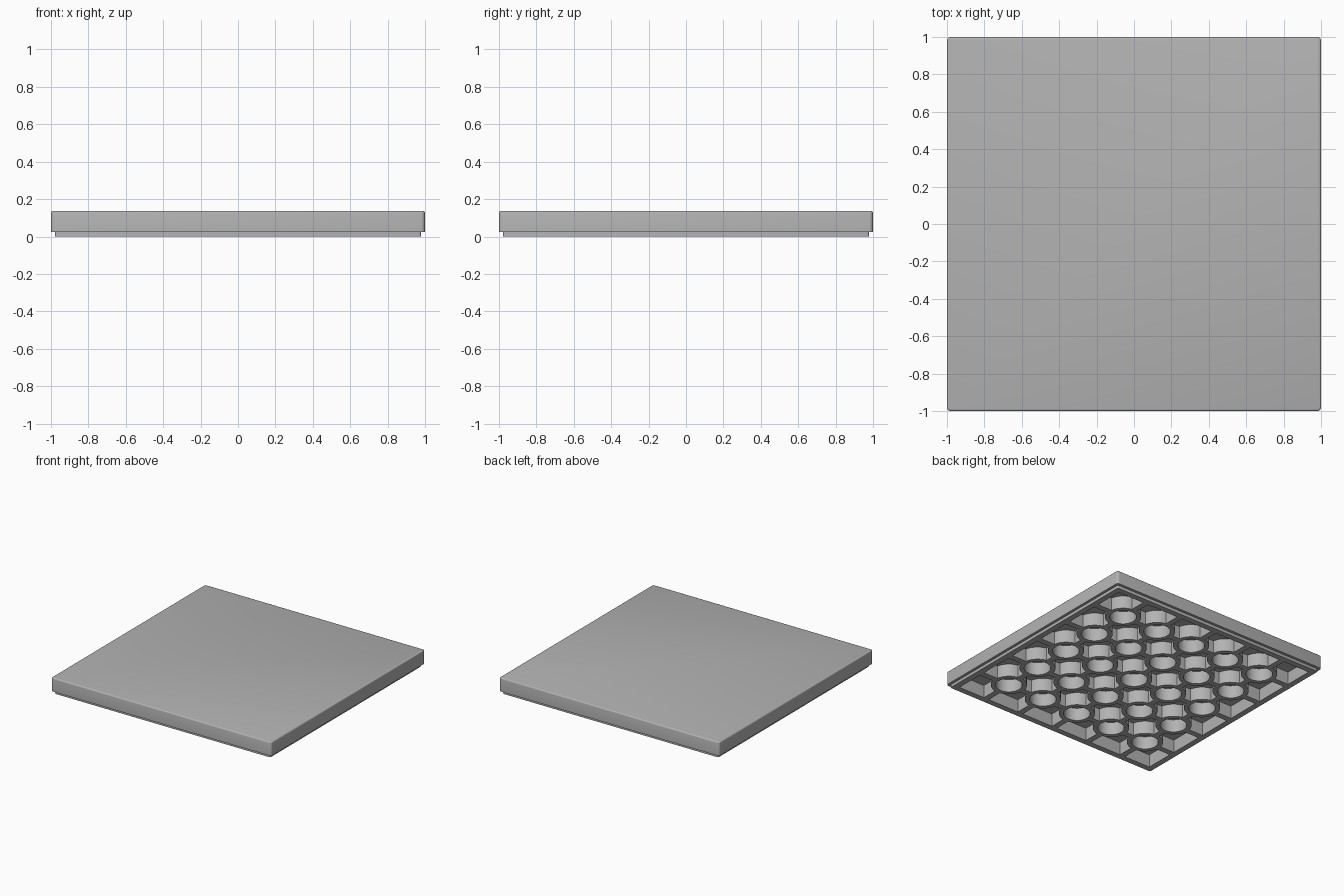
import bpy
import bmesh
from math import radians
from mathutils import Matrix

PITCH = 1 / 3
CEILING = 0.105
TUBES = [((i - 2) * PITCH, (j - 2) * PITCH) for i in range(5) for j in range(5)]

if "Cube" in bpy.data.objects:
    bpy.data.objects.remove(bpy.data.objects["Cube"], do_unlink=True)

grey = bpy.data.materials.new("light_grey")
grey.use_nodes = True
colour = (0.45, 0.45, 0.45, 1)
grey.diffuse_color = colour
grey.node_tree.nodes["Principled BSDF"].inputs["Base Color"].default_value = colour


def add_box(bm, x0, x1, y0, y1, z0, z1):
    centre = Matrix.Translation(((x0 + x1) / 2, (y0 + y1) / 2, (z0 + z1) / 2))
    size = Matrix.Diagonal((x1 - x0, y1 - y0, z1 - z0, 1))
    return bmesh.ops.create_cube(bm, size=1, matrix=centre @ size)["verts"]


def add_cylinders(bm, radius, z0, z1):
    for x, y in TUBES:
        bmesh.ops.create_cone(bm, cap_ends=True, segments=32, radius1=radius, radius2=radius,
                              depth=z1 - z0, matrix=Matrix.Translation((x, y, (z0 + z1) / 2)))


def make_object(name, bm):
    mesh = bpy.data.meshes.new(name)
    bm.to_mesh(mesh)
    bm.free()
    mesh.materials.append(grey)
    obj = bpy.data.objects.new(name, mesh)
    bpy.context.collection.objects.link(obj)
    return obj


def apply_boolean(target, cutter, operation):
    mod = target.modifiers.new("boolean", "BOOLEAN")
    mod.operation = operation
    mod.solver = "EXACT"
    mod.object = cutter
    bpy.context.view_layer.objects.active = target
    bpy.ops.object.modifier_apply(modifier=mod.name)
    bpy.data.objects.remove(cutter, do_unlink=True)


def rounded_slab(name, half, z0, z1, corner, top):
    bm = bmesh.new()
    add_box(bm, -half, half, -half, half, z0, z1)
    upright = [e for e in bm.edges if abs(e.verts[0].co.z - e.verts[1].co.z) > 0.001]
    bmesh.ops.bevel(bm, geom=upright, offset=corner, segments=4, profile=0.5, affect="EDGES")
    if top:
        rim = [e for e in bm.edges if all(v.co.z > z1 - 0.001 for v in e.verts)]
        bmesh.ops.bevel(bm, geom=rim, offset=top, segments=3, profile=0.5, affect="EDGES")
    return make_object(name, bm)


# Tile with a recessed foot
tile = rounded_slab("tile", 1, 0.025, 0.137, 0.02, 0.01)
foot = rounded_slab("foot", 0.978, 0, 0.06, 0.01, 0)
apply_boolean(tile, foot, "UNION")

# Underside pockets, leaving the ribs and round tubes standing
RIB, WALL = 0.024, 0.93
lines = [-WALL - RIB] + [(i - 2) * PITCH for i in range(5)] + [WALL + RIB]
spans = [(a + RIB, b - RIB) for a, b in zip(lines, lines[1:])]
bm = bmesh.new()
for x0, x1 in spans:
    for y0, y1 in spans:
        add_box(bm, x0, x1, y0, y1, -0.05, CEILING)
pockets = make_object("pocket_cutter", bm)
bm = bmesh.new()
add_cylinders(bm, 0.136, -0.1, 0.2)
apply_boolean(pockets, make_object("tube_cutter", bm), "DIFFERENCE")
apply_boolean(tile, pockets, "DIFFERENCE")

# Tube bores
bm = bmesh.new()
add_cylinders(bm, 0.1, -0.05, CEILING)
apply_boolean(tile, make_object("bore_cutter", bm), "DIFFERENCE")

# Smooth round surfaces, sharp edges
bpy.ops.object.select_all(action="DESELECT")
tile.select_set(True)
bpy.context.view_layer.objects.active = tile
bpy.ops.object.shade_smooth_by_angle(angle=radians(35))
